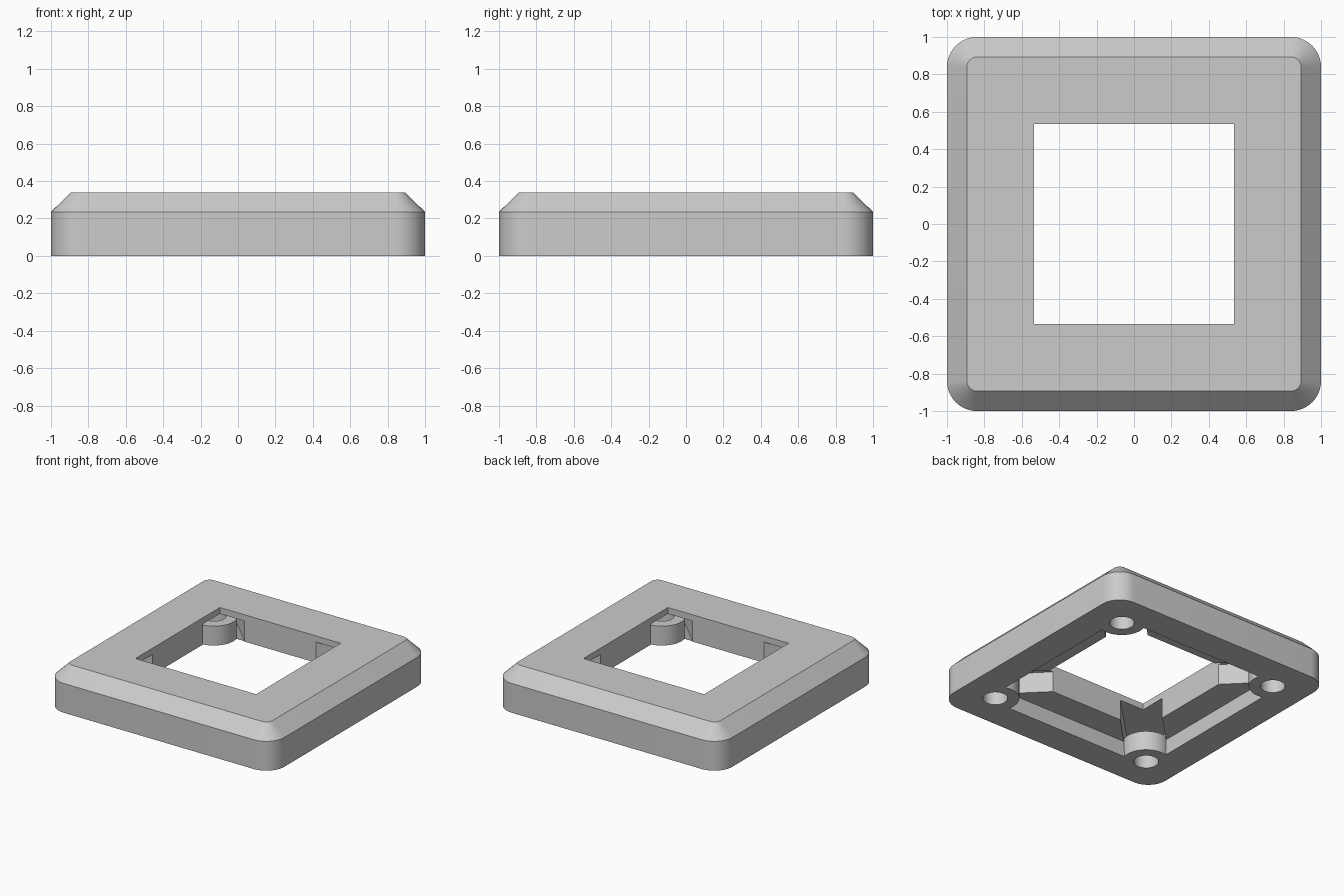
import bpy, bmesh, math
from mathutils import Matrix

cube = bpy.data.objects.get("Cube")
if cube:
    bpy.data.objects.remove(cube, do_unlink=True)

WINDOW = 0.535        # half width of the opening
CAVITY = 0.76         # half width of the underside recess
LEDGE = 0.125         # height of the recess
CEILING = 0.29        # underside of the thin top plate
POST = 0.715          # screw post offset from centre
POST_TOP = 0.155
CORNERS = [45, 135, 225, 315]


def add_object(name, bm):
    bmesh.ops.recalc_face_normals(bm, faces=bm.faces)
    mesh = bpy.data.meshes.new(name)
    bm.to_mesh(mesh)
    bm.free()
    obj = bpy.data.objects.new(name, mesh)
    bpy.context.collection.objects.link(obj)
    return obj


def box(name, x0, x1, half_y, z0, z1, turn=0):
    bm = bmesh.new()
    place = (Matrix.Rotation(math.radians(turn), 4, 'Z')
             @ Matrix.Translation(((x0 + x1) / 2, 0, (z0 + z1) / 2))
             @ Matrix.Diagonal((x1 - x0, 2 * half_y, z1 - z0, 1)))
    bmesh.ops.create_cube(bm, size=1, matrix=place)
    return add_object(name, bm)


def cylinder(name, radius, z0, z1, turn):
    bm = bmesh.new()
    place = (Matrix.Rotation(math.radians(turn), 4, 'Z')
             @ Matrix.Translation((POST * math.sqrt(2), 0, (z0 + z1) / 2)))
    bmesh.ops.create_cone(bm, cap_ends=True, segments=48, radius1=radius,
                          radius2=radius, depth=z1 - z0, matrix=place)
    return add_object(name, bm)


def combine(target, tool, operation):
    tool.hide_render = True
    mod = target.modifiers.new(operation.lower(), 'BOOLEAN')
    mod.operation = operation
    mod.solver = 'EXACT'
    mod.object = tool
    bpy.context.view_layer.objects.active = target
    bpy.ops.object.modifier_apply(modifier=mod.name)
    bpy.data.objects.remove(tool, do_unlink=True)


def rounded_ring(bm, half, radius, z, steps=12):
    ring = []
    for corner in range(4):
        mid = math.radians(45 + 90 * corner)
        cx = math.copysign(half - radius, math.cos(mid))
        cy = math.copysign(half - radius, math.sin(mid))
        for i in range(steps + 1):
            a = math.radians(90 * (corner + i / steps))
            ring.append(bm.verts.new((cx + radius * math.cos(a),
                                      cy + radius * math.sin(a), z)))
    return ring


# Outer body: rounded square with a chamfered top
bm = bmesh.new()
rings = [rounded_ring(bm, *r) for r in
         [(1, 0.16, 0), (1, 0.16, 0.235), (0.893, 0.053, 0.34)]]
for low, high in zip(rings, rings[1:]):
    for i in range(len(low)):
        j = (i + 1) % len(low)
        bm.faces.new((low[i], low[j], high[j], high[i]))
bm.faces.new(rings[0][::-1])
bm.faces.new(rings[-1])
frame = add_object("frame", bm)

# Underside recess with diagonal corner slots, leaving the screw posts
recess = box("recess_cutter", -CAVITY, CAVITY, CAVITY, -0.1, LEDGE)
for turn in CORNERS:
    slot = box("slot_cutter", 0.6, 0.8 * math.sqrt(2), 0.153, 0.05, CEILING, turn)
    combine(recess, slot, 'UNION')
for turn in CORNERS:
    combine(recess, cylinder("post", 0.175, -0.2, POST_TOP, turn), 'DIFFERENCE')
combine(frame, recess, 'DIFFERENCE')

# Screw holes through the posts
for turn in CORNERS:
    combine(frame, cylinder("hole_cutter", 0.09, -0.1, 0.2, turn), 'DIFFERENCE')

# Square window
combine(frame, box("window_cutter", -WINDOW, WINDOW, WINDOW, -0.3, 0.6), 'DIFFERENCE')

# Plain grey finish
grey = bpy.data.materials.new("light_grey")
grey.use_nodes = True
colour = (0.6, 0.6, 0.6, 1)
grey.diffuse_color = colour
grey.node_tree.nodes["Principled BSDF"].inputs["Base Color"].default_value = colour
frame.data.materials.clear()
frame.data.materials.append(grey)

bpy.ops.object.select_all(action='DESELECT')
frame.select_set(True)
bpy.context.view_layer.objects.active = frame
bpy.ops.object.shade_smooth_by_angle(angle=math.radians(30))
